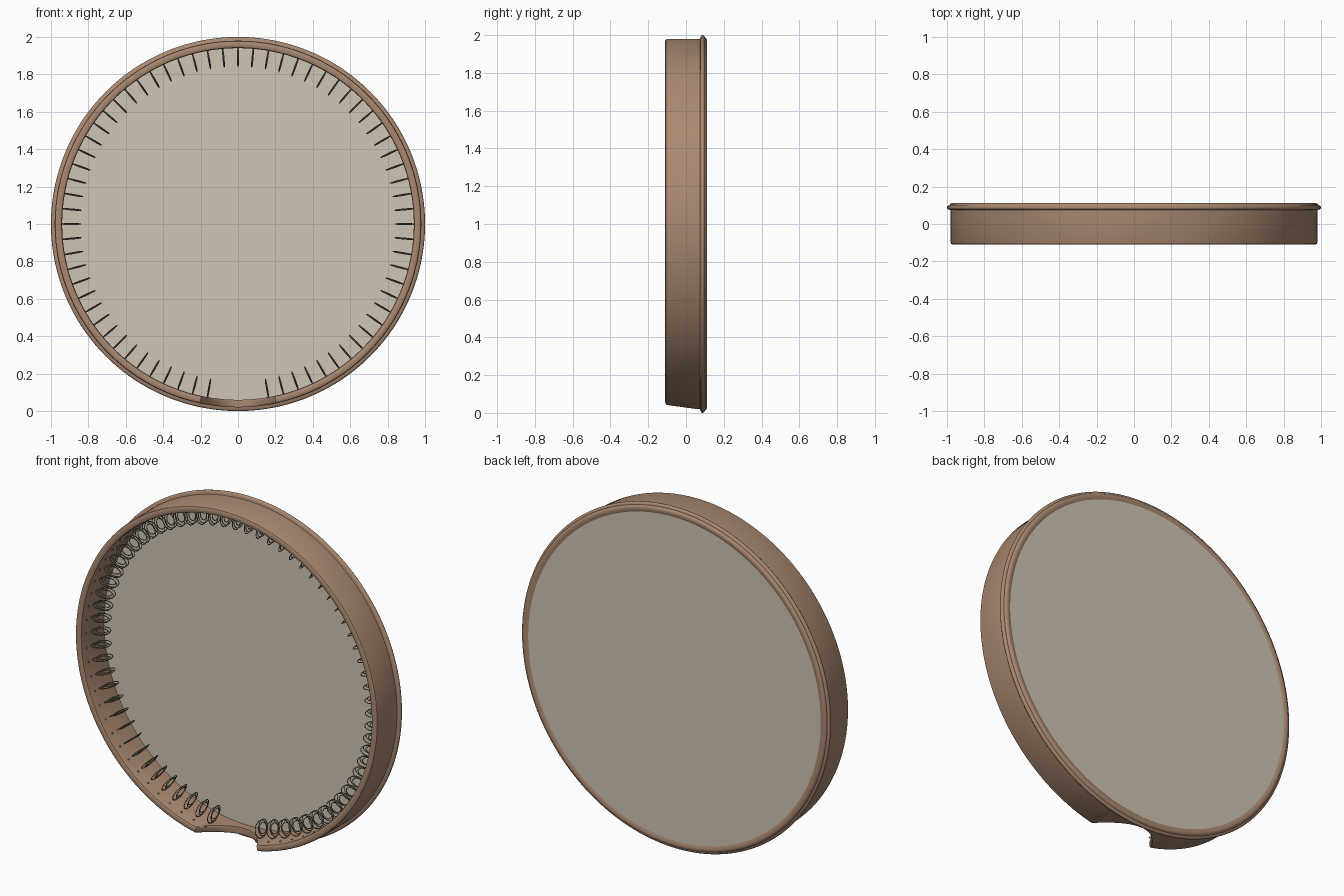
import bpy, bmesh, math
from mathutils import Matrix, Vector

if "Cube" in bpy.data.objects:
    bpy.data.objects.remove(bpy.data.objects["Cube"])

CENTRE = Vector((0, 0, 1))


def material(name, rgb):
    m = bpy.data.materials.new(name)
    m.diffuse_color = (*rgb, 1)
    m.use_nodes = True
    m.node_tree.nodes["Principled BSDF"].inputs["Base Color"].default_value = m.diffuse_color
    return m


def finish(bm, name, mat, angle=35):
    bmesh.ops.recalc_face_normals(bm, faces=bm.faces)
    me = bpy.data.meshes.new(name)
    bm.to_mesh(me)
    bm.free()
    me.materials.append(mat)
    ob = bpy.data.objects.new(name, me)
    bpy.context.collection.objects.link(ob)
    bpy.ops.object.select_all(action='DESELECT')
    ob.select_set(True)
    bpy.context.view_layer.objects.active = ob
    bpy.ops.object.shade_smooth_by_angle(angle=math.radians(angle))
    return ob


def radial_point(a, r, y):
    # angle a is measured from straight down
    return CENTRE + Vector((r * math.sin(a), y, -r * math.cos(a)))


def lathe(bm, profile, steps, warp=lambda a, y: y):
    rings = []
    for i in range(steps):
        a = 2 * math.pi * i / steps
        rings.append([bm.verts.new(radial_point(a, r, warp(a, y))) for r, y in profile])
    n = len(profile)
    for i in range(steps):
        p, q = rings[i], rings[(i + 1) % steps]
        for j in range(n):
            k = (j + 1) % n
            bm.faces.new((p[j], p[k], q[k], q[j]))


wood = material("wood", (0.40, 0.25, 0.165))
hide = material("hide", (0.62, 0.56, 0.46))
metal = material("metal", (0.20, 0.19, 0.14))

# Wooden hoop: straight wall, bead near the back, and a hand notch at the bottom front
FRONT, BACK = -0.11, 0.07


def notch(a, y):
    a = (a + math.pi) % (2 * math.pi) - math.pi
    w = math.sin(a) * 0.98 / 0.204
    if y >= BACK or abs(a) > 1 or abs(w) >= 1:
        return y
    edge = FRONT + 0.168 * (1 - w * w)
    return BACK - (BACK - y) * (BACK - edge) / (BACK - FRONT)


profile = [(0.940, 0.104), (0.940, -0.098), (0.943, -0.106), (0.950, -0.110),
           (0.970, -0.110), (0.977, -0.106), (0.980, -0.098), (0.980, 0.074)]
for i in range(9):                      # half-round bead
    t = math.pi * (i / 8 - 0.5)
    profile.append((0.986 + 0.014 * math.cos(t), 0.088 + 0.012 * math.sin(t)))
profile += [(0.983, 0.106), (0.976, 0.111), (0.965, 0.112), (0.952, 0.108)]
bm = bmesh.new()
lathe(bm, profile, 240, notch)
finish(bm, "hoop", wood)

# Skin stretched across the back
bm = bmesh.new()
bmesh.ops.create_cone(bm, cap_ends=True, segments=120, radius1=0.955, radius2=0.955, depth=0.006,
                      matrix=Matrix.Translation((0, 0.104, 1)) @ Matrix.Rotation(math.pi / 2, 4, 'X'))
finish(bm, "drum_skin", hide)


# Linked rings, lying in the radial planes all round the inside except at the notch
def add_ring(bm, a, r, y, radius, wire, tilt=0.0, seg=22, sides=5):
    out = radial_point(a, 1, 0) - CENTRE
    side = Vector((0, 1, 0))
    across = out.cross(side)
    c = radial_point(a, r, y)
    loops = []
    for i in range(seg):
        t = 2 * math.pi * i / seg
        d = out * math.cos(t) + side * math.sin(t)
        p = c + d * radius + across * (tilt * math.sin(t))
        loops.append([bm.verts.new(p + (d * math.cos(u) + across * math.sin(u)) * wire)
                      for u in (2 * math.pi * k / sides for k in range(sides))])
    for i in range(seg):
        p, q = loops[i], loops[(i + 1) % seg]
        for k in range(sides):
            m = (k + 1) % sides
            bm.faces.new((p[k], p[m], q[m], q[k]))


rings, nails = bmesh.new(), bmesh.new()
for i in range(2, 71):
    a = math.radians(5 * i)
    add_ring(rings, a, 0.890, -0.008, 0.048, 0.0025, 0.003)
    add_ring(rings, a, 0.888, 0.012, 0.045, 0.0025, -0.003)
    add_ring(rings, a, 0.890, 0.010, 0.030, 0.0025, 0.002)
    bmesh.ops.create_icosphere(nails, subdivisions=1, radius=0.006,
                               matrix=Matrix.Translation(radial_point(a, 0.940, -0.065)))
finish(rings, "jingle_rings", metal, 80)
finish(nails, "nail_heads", metal, 80)
